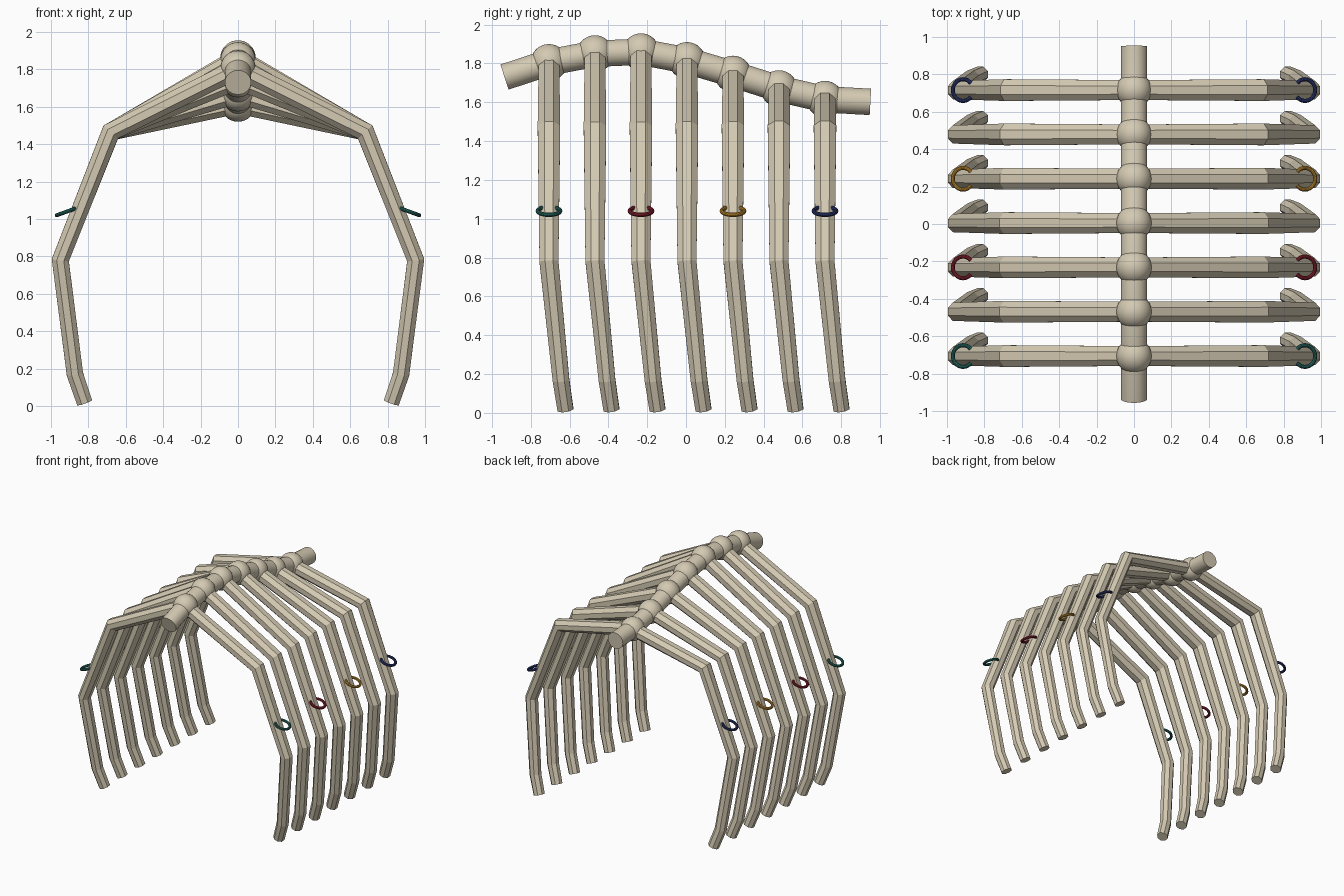
import bpy, bmesh, math
from mathutils import Vector

old = bpy.data.objects.get("Cube")
if old:
    bpy.data.objects.remove(old, do_unlink=True)


def material(name, rgb):
    m = bpy.data.materials.new(name)
    m.use_nodes = True
    m.diffuse_color = (*rgb, 1)
    m.node_tree.nodes["Principled BSDF"].inputs["Base Color"].default_value = (*rgb, 1)
    return m


bone = material("bone", (0.66, 0.59, 0.45))
teal = material("teal", (0.02, 0.15, 0.13))
red = material("red", (0.27, 0.015, 0.03))
gold = material("gold", (0.55, 0.27, 0.03))
navy = material("navy", (0.025, 0.04, 0.17))


def tube(name, points, radii, sides, axis, mat):
    """Loft capped polygon rings along a path; radii are (along axis, across it)."""
    bm = bmesh.new()
    pts = [Vector(p) for p in points]
    rings = []
    for i, p in enumerate(pts):
        before = (p - pts[i - 1]).normalized() if i else Vector()
        after = (pts[i + 1] - p).normalized() if i + 1 < len(pts) else Vector()
        t = (before + after).normalized()
        u = (Vector(axis) - t * t.dot(Vector(axis))).normalized()
        v = t.cross(u)
        grow = 1 / math.cos(math.pi / sides)
        ring = []
        for k in range(sides):
            a = 2 * math.pi * (k + 0.5) / sides
            ring.append(bm.verts.new(p + grow * (u * radii[i][0] * math.cos(a)
                                                 + v * radii[i][1] * math.sin(a))))
        rings.append(ring)
    for r0, r1 in zip(rings, rings[1:]):
        for k in range(sides):
            j = (k + 1) % sides
            bm.faces.new((r0[k], r0[j], r1[j], r1[k]))
    bm.faces.new(rings[0])
    bm.faces.new(rings[-1])
    bmesh.ops.recalc_face_normals(bm, faces=bm.faces)
    mesh = bpy.data.meshes.new(name)
    bm.to_mesh(mesh)
    bm.free()
    mesh.materials.append(mat)
    ob = bpy.data.objects.new(name, mesh)
    bpy.context.collection.objects.link(ob)
    return ob


def smooth(ob):
    bpy.ops.object.select_all(action="DESELECT")
    ob.select_set(True)
    bpy.context.view_layer.objects.active = ob
    bpy.ops.object.shade_smooth_by_angle(angle=math.radians(35))


# Arched spine
spine_path = [(-0.935, 1.73), (-0.706, 1.805), (-0.469, 1.85), (-0.232, 1.86),
              (0.005, 1.815), (0.242, 1.745), (0.479, 1.67), (0.716, 1.615), (0.95, 1.602)]
spine = tube("spine", [(0, y, z) for y, z in spine_path],
             [(0.07, 0.068)] * len(spine_path), 24, (1, 0, 0), bone)
smooth(spine)

# Rib thickness from spine to tip
rib_radii = [(0.053, 0.052), (0.058, 0.052), (0.049, 0.046), (0.043, 0.044), (0.041, 0.042)]
ring_colours = {0: teal, 2: red, 4: gold, 6: navy}

for i, (y, z) in enumerate(spine_path[1:-1]):
    # Round knuckle on the spine
    bpy.ops.mesh.primitive_uv_sphere_add(segments=24, ring_count=16, radius=0.095,
                                         location=(0, y, z))
    knuckle = bpy.context.object
    knuckle.name = f"knuckle_{i + 1}"
    knuckle.data.materials.append(bone)
    smooth(knuckle)

    for side, s in (("left", 1), ("right", -1)):
        # Bent rib, swept back towards its tip
        path = [(0, y, z), (s * 0.68, y, 1.465), (s * 0.95, y, 0.78),
                (s * 0.872, y + 0.062, 0.17), (s * 0.82, y + 0.085, 0.018)]
        tube(f"rib_{side}_{i + 1}", path, rib_radii, 8, (0, 1, 0), bone)

        # Coloured ring on every second rib
        if i in ring_colours:
            bpy.ops.mesh.primitive_torus_add(
                major_radius=0.058, minor_radius=0.011, major_segments=28, minor_segments=10,
                location=(s * 0.914, y, 1.04), rotation=(0, s * math.radians(20), 0))
            ring = bpy.context.object
            ring.name = f"ring_{side}_{i + 1}"
            ring.data.materials.append(ring_colours[i])
            smooth(ring)
